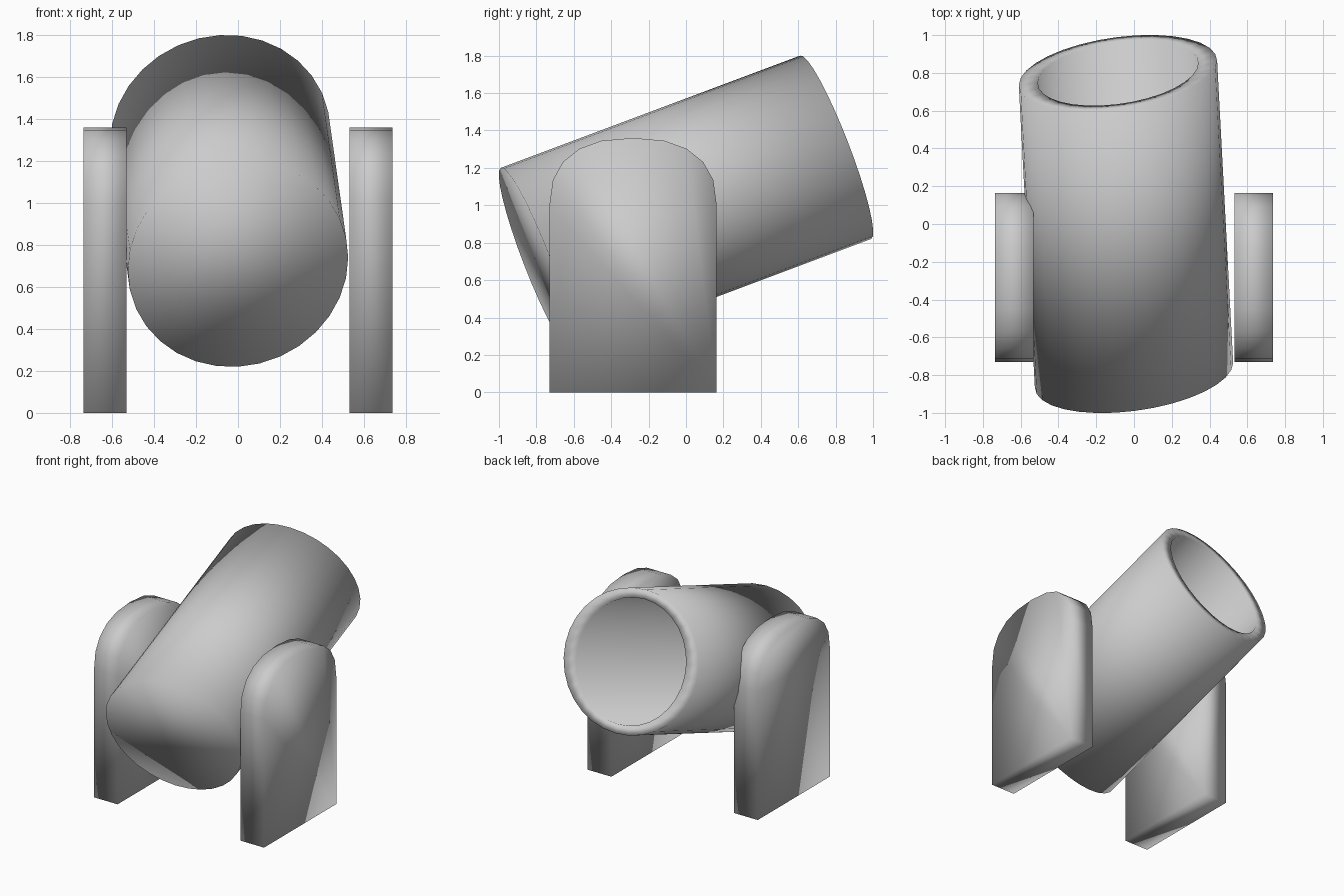
import bpy, bmesh, math
from mathutils import Vector

if "Cube" in bpy.data.objects:
    bpy.data.objects.remove(bpy.data.objects["Cube"])


def finish(name, bm):
    bmesh.ops.recalc_face_normals(bm, faces=bm.faces[:])
    mesh = bpy.data.meshes.new(name)
    bm.to_mesh(mesh)
    bm.free()
    mesh.shade_smooth()
    obj = bpy.data.objects.new(name, mesh)
    bpy.context.collection.objects.link(obj)
    return obj


# Tilted barrel: slightly skewed rings from closed breech to muzzle, then back down the bore
SIDES = 32
breech, muzzle = Vector((0.0, -0.80, 0.71)), Vector((-0.085, 0.80, 1.31))
across, upward = Vector((0.525, 0.065, 0.03)), Vector((0, -0.19, 0.49))
bm = bmesh.new()
rings = []
for t, su, sv in [(0, 1, 1), (1, 1, 1), (1, 0.81, 0.87), (0.12, 0.81, 0.87)]:
    centre = breech.lerp(muzzle, t)
    angles = [2 * math.pi * i / SIDES for i in range(SIDES)]
    rings.append([bm.verts.new(centre + across * su * math.cos(a) + upward * sv * math.sin(a))
                  for a in angles])
for a, b in zip(rings, rings[1:]):
    for i in range(SIDES):
        j = (i + 1) % SIDES
        bm.faces.new((a[i], a[j], b[j], b[i]))
bm.faces.new(rings[0])
bm.faces.new(rings[-1])
finish("barrel", bm)

# Round-topped side supports: a flat profile pushed sideways, mirrored in x
ARC, HALF, MID, SHOULDER, RISE = 10, 0.447, -0.283, 1.0, 0.36
profile = [(MID - HALF, 0), (MID + HALF, 0)]
for i in range(ARC + 1):
    c, s = math.cos(math.pi * i / ARC), math.sin(math.pi * i / ARC)
    y = math.copysign(abs(c) ** 0.83, c) * HALF
    profile.append((MID + y, SHOULDER + RISE * abs(s) ** 0.83))
for side, label in ((-1, "left"), (1, "right")):
    bm = bmesh.new()
    inner = [bm.verts.new((side * 0.532, y, z)) for y, z in profile]
    outer = [bm.verts.new((side * 0.737, y, z)) for y, z in profile]
    n = len(profile)
    for i in range(n):
        j = (i + 1) % n
        bm.faces.new((inner[i], inner[j], outer[j], outer[i]))
    bm.faces.new(inner)
    bm.faces.new(outer)
    finish(label + "_support", bm)
